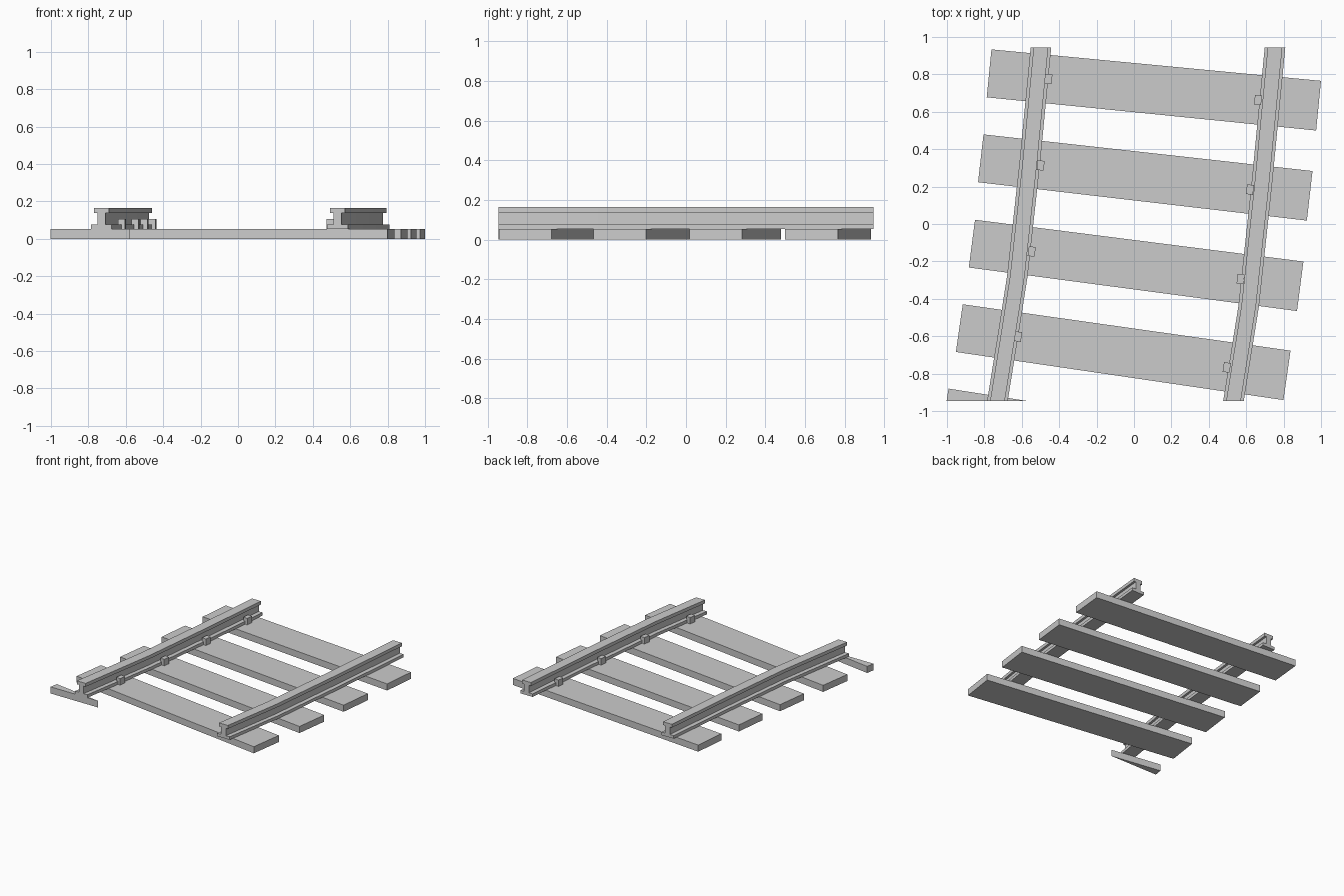
import bpy, bmesh
from math import radians
from mathutils import Matrix, Vector

if "Cube" in bpy.data.objects:
    bpy.data.objects.remove(bpy.data.objects["Cube"])

Y_END = 0.945
SLEEPER_TOP = 0.053


def finish(name, bm):
    bmesh.ops.recalc_face_normals(bm, faces=bm.faces)
    mesh = bpy.data.meshes.new(name)
    bm.to_mesh(mesh)
    bm.free()
    obj = bpy.data.objects.new(name, mesh)
    bpy.context.collection.objects.link(obj)
    return obj


def block(name, size, centre, angle, flare=0.0):
    """Box turned about z; flare widens the +x end. Clipped at the front limit."""
    bm = bmesh.new()
    bmesh.ops.create_cube(bm, size=1)
    for v in bm.verts:
        v.co.y *= size[1] * (1 + 2 * flare * v.co.x)
        v.co.x *= size[0]
        v.co.z *= size[2]
    bm.transform(Matrix.Translation(centre) @ Matrix.Rotation(radians(angle), 4, 'Z'))
    cut = bmesh.ops.bisect_plane(bm, geom=bm.verts[:] + bm.edges[:] + bm.faces[:],
                                 plane_co=(0, -Y_END, 0), plane_no=(0, -1, 0), clear_outer=True)
    edges = [e for e in cut['geom_cut'] if isinstance(e, bmesh.types.BMEdge)]
    if edges:
        bmesh.ops.contextual_create(bm, geom=edges)
    return finish(name, bm)


def rail(name, path):
    """Sweep the I-shaped rail section along the path, ends cut square to y."""
    half = [(0.055, 0.053), (0.055, 0.077), (0.021, 0.077),
            (0.021, 0.137), (0.039, 0.137), (0.039, 0.164)]
    section = half + [(-x, z) for x, z in reversed(half)]
    n = len(section)
    bm = bmesh.new()
    rings = [[bm.verts.new((px + x, py, z)) for x, z in section] for px, py in path]
    for a, b in zip(rings, rings[1:]):
        for i in range(n):
            j = (i + 1) % n
            bm.faces.new((a[i], a[j], b[j], b[i]))
    # end caps as foot, web and head quads
    for ring in (rings[0], rings[-1]):
        bm.faces.new([ring[i] for i in (0, 1, 2, 9, 10, 11)])
        bm.faces.new([ring[i] for i in (2, 3, 8, 9)])
        bm.faces.new([ring[i] for i in (3, 4, 5, 6, 7, 8)])
    return finish(name, bm)


# Sleepers: centre x, centre y, angle (the last is cut off by the front limit)
sleepers = [(0.106, 0.719, -5.6), (0.060, 0.251, -6.5), (0.011, -0.219, -7.4),
            (-0.058, -0.683, -8.2), (-0.138, -1.147, -9.1)]
for k, (x, y, a) in enumerate(sleepers):
    block(f"sleeper_{k + 1}", (1.77, 0.262, SLEEPER_TOP), (x, y, SLEEPER_TOP / 2), a, 0.018)

# Rails
rail("left_rail", [(-0.73, -Y_END), (-0.668, -0.56), (-0.624, -0.28), (-0.557, 0.33), (-0.4975, Y_END)])
rail("right_rail", [(0.532, -Y_END), (0.613, -0.44), (0.682, 0.2), (0.754, Y_END)])

# Rail clips on the inner side of each rail, one per whole sleeper
clips = {"left": [(-0.457, 0.775), (-0.499, 0.313), (-0.547, -0.147), (-0.620, -0.602)],
         "right": [(0.663, 0.663), (0.620, 0.184), (0.570, -0.294), (0.496, -0.767)]}
for side, spots in clips.items():
    for k, (x, y) in enumerate(spots):
        block(f"{side}_rail_clip_{k + 1}", (0.037, 0.052, 0.052),
              (x, y, SLEEPER_TOP + 0.026), sleepers[k][2])
